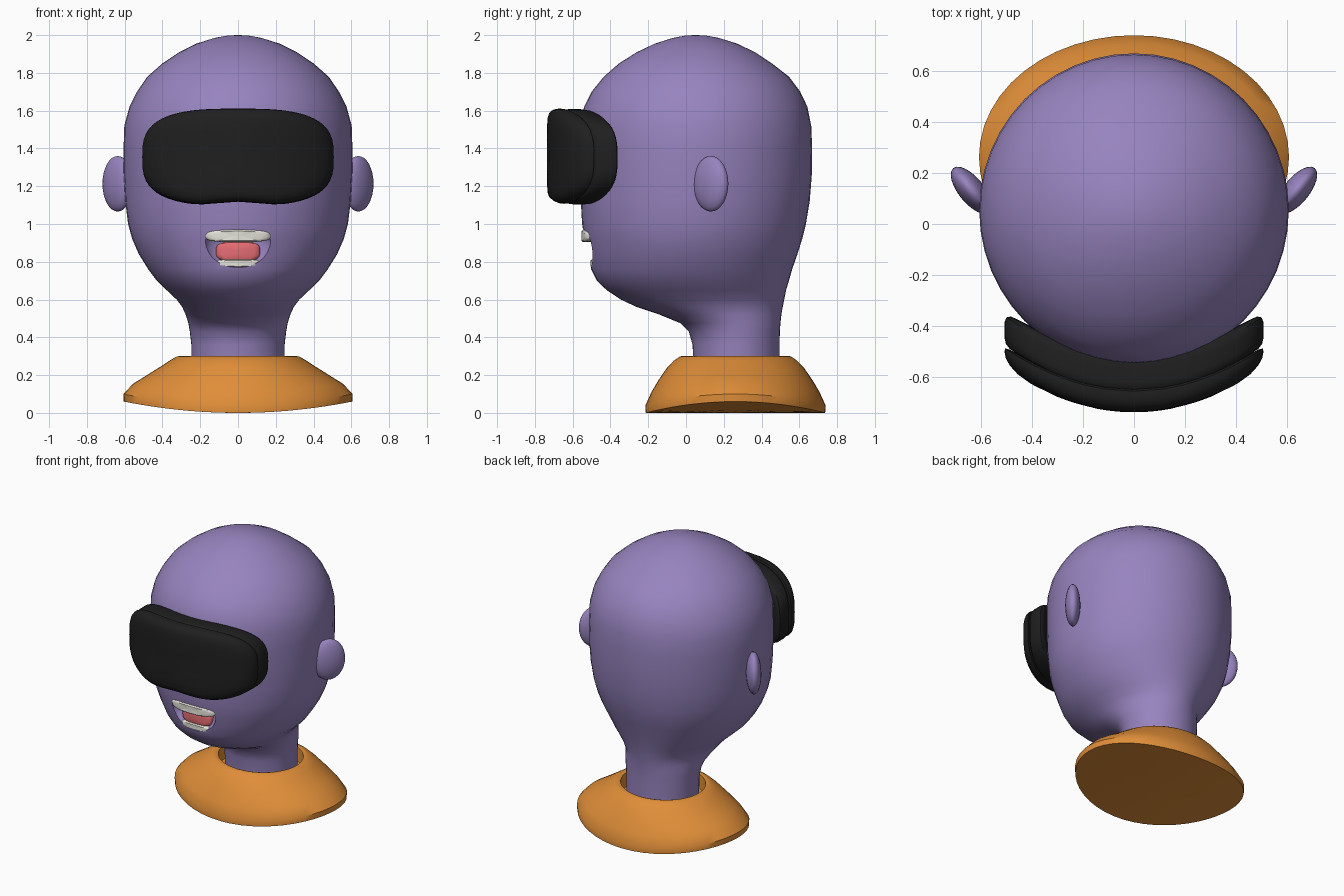
import bpy, bmesh, math
from mathutils import Matrix

if "Cube" in bpy.data.objects:
    bpy.data.objects.remove(bpy.data.objects["Cube"])


def material(name, color):
    m = bpy.data.materials.new(name)
    m.diffuse_color = (*color, 1)
    m.use_nodes = True
    m.node_tree.nodes["Principled BSDF"].inputs["Base Color"].default_value = m.diffuse_color
    return m


PURPLE = material("purple skin", (0.31, 0.23, 0.52))
ORANGE = material("orange cloth", (0.74, 0.27, 0.04))
BLACK = material("black plastic", (0.014, 0.014, 0.014))
WHITE = material("white teeth", (0.78, 0.77, 0.70))
PINK = material("pink tongue", (0.82, 0.16, 0.18))


def finish(name, bm, mat, angle=40):
    bmesh.ops.recalc_face_normals(bm, faces=bm.faces)
    me = bpy.data.meshes.new(name)
    bm.to_mesh(me)
    bm.free()
    ob = bpy.data.objects.new(name, me)
    bpy.context.collection.objects.link(ob)
    me.materials.append(mat)
    smooth(ob, angle)
    return ob


def smooth(ob, angle):
    bpy.ops.object.select_all(action='DESELECT')
    ob.select_set(True)
    bpy.context.view_layer.objects.active = ob
    bpy.ops.object.shade_smooth_by_angle(angle=math.radians(angle))


def loft(name, rings, mat, angle=40):
    """Skin a list of equal-length closed rings and cap both ends."""
    bm = bmesh.new()
    vs = [[bm.verts.new(p) for p in r] for r in rings]
    n = len(vs[0])
    for a, b in zip(vs, vs[1:]):
        for i in range(n):
            j = (i + 1) % n
            bm.faces.new((a[i], a[j], b[j], b[i]))
    bm.faces.new(vs[0])
    bm.faces.new(vs[-1])
    return finish(name, bm, mat, angle)


def angles(n):
    return [2 * math.pi * i / n for i in range(n)]


def spow(v, e):
    return math.copysign(abs(v) ** e, v)


def bent_pad(name, hx, hz, cz, layers, bend, mat, n=3.0, notch=0.0, count=56):
    """Rounded pad in the XZ plane, bent back along x; layers are (scale, y)."""
    rings = []
    for s, y in layers:
        ring = []
        for t in angles(count):
            x = s * hx * spow(math.cos(t), 2 / n)
            z = s * hz * spow(math.sin(t), 2 / n)
            if z < 0 and abs(x) < hx * 0.5:
                z += s * notch * math.cos(math.pi * x / hx) ** 2
            ring.append((x, y + bend * x * x, cz + z))
        rings.append(ring)
    return loft(name, rings, mat)


# Head and neck: rows of (z, half width, front y, back y)
HEAD = [
    (0.22, 0.245, 0.04, 0.495), (0.36, 0.247, 0.035, 0.495),
    (0.43, 0.255, 0.015, 0.497), (0.475, 0.263, -0.03, 0.5),
    (0.52, 0.277, -0.14, 0.505), (0.56, 0.295, -0.26, 0.512),
    (0.60, 0.325, -0.345, 0.52), (0.65, 0.378, -0.42, 0.53),
    (0.70, 0.43, -0.472, 0.545), (0.76, 0.475, -0.502, 0.562),
    (0.84, 0.525, -0.518, 0.59), (0.92, 0.56, -0.537, 0.615),
    (1.00, 0.582, -0.55, 0.635), (1.12, 0.597, -0.557, 0.655),
    (1.26, 0.605, -0.56, 0.666), (1.40, 0.606, -0.56, 0.668),
    (1.52, 0.602, -0.557, 0.663), (1.62, 0.575, -0.54, 0.643),
    (1.70, 0.535, -0.50, 0.605), (1.78, 0.48, -0.435, 0.545),
    (1.85, 0.40, -0.355, 0.455), (1.91, 0.31, -0.26, 0.365),
    (1.955, 0.22, -0.165, 0.27), (1.985, 0.125, -0.07, 0.175),
    (1.997, 0.06, -0.005, 0.11), (2.0, 0.01, 0.04, 0.06),
]
head = loft("head", [
    [(w * math.cos(t), (f + b) / 2 + (b - f) / 2 * math.sin(t), z) for t in angles(48)]
    for z, w, f, b in HEAD], PURPLE)

# Mouth cavity, carved with a rounded cutter that is deeper below than above
bm = bmesh.new()
bmesh.ops.create_uvsphere(bm, u_segments=32, v_segments=20, radius=1)
for v in bm.verts:
    x, y, z = v.co
    v.co = (0.178 * spow(x, 0.9), -0.53 + 0.11 * y, 0.905 + z * (0.066 if z > 0 else 0.14))
cutter = finish("mouth_cutter", bm, PURPLE)
cutter.hide_render = True
mod = head.modifiers.new("mouth", 'BOOLEAN')
mod.operation = 'DIFFERENCE'
mod.solver = 'EXACT'
mod.object = cutter
bpy.context.view_layer.objects.active = head
bpy.ops.object.modifier_apply(modifier=mod.name)
bpy.data.objects.remove(cutter)
smooth(head, 40)

# Teeth and tongue
TOOTH = [(0.05, 0.0), (0.75, 0.0), (0.93, 0.005), (1.0, 0.015), (1.0, 0.05), (0.05, 0.05)]
for name, hx, hz, cz, y, mat in (
        ("upper_teeth", 0.172, 0.033, 0.937, -0.553, WHITE),
        ("lower_teeth", 0.122, 0.021, 0.792, -0.505, WHITE),
        ("tongue", 0.117, 0.052, 0.855, -0.495, PINK)):
    bent_pad(name, hx, hz, cz, [(s, y + d) for s, d in TOOTH], 0.9, mat, n=3.2, count=40)

# Ears: flattened ellipsoids angled backwards
for side, name in ((1, "right_ear"), (-1, "left_ear")):
    bm = bmesh.new()
    bmesh.ops.create_uvsphere(bm, u_segments=24, v_segments=16, radius=1)
    bm.transform(Matrix.Translation((side * 0.637, 0.132, 1.213))
                 @ Matrix.Rotation(side * math.radians(51), 4, 'Z')
                 @ Matrix.Diagonal((0.112, 0.05, 0.147, 1)))
    finish(name, bm, PURPLE, 60)

# Visor: front shell and face cushion behind it
bent_pad("visor_shell", 0.507, 0.256, 1.355, [
    (0.03, -0.737), (0.3, -0.737), (0.6, -0.736), (0.8, -0.733), (0.9, -0.725),
    (0.96, -0.71), (0.99, -0.692), (1.0, -0.67), (0.995, -0.655), (0.96, -0.648),
    (0.5, -0.645)], 0.66, BLACK, notch=0.022)
bent_pad("visor_cushion", 0.507, 0.256, 1.352, [
    (0.5, -0.655), (0.96, -0.65), (0.99, -0.64), (1.0, -0.62), (1.0, -0.56),
    (0.985, -0.535), (0.95, -0.52), (0.9, -0.515), (0.6, -0.515), (0.3, -0.515),
    (0.03, -0.515)], 0.68, BLACK, notch=0.022)

# Collar: saddle-shaped underside, sloping outside, rim and inner wall
# rows of (x radius, y radius, z, lift at the sides)
COLLAR = [(0.605 * s, 0.475 * s, 0.0, 0.06 * s * s) for s in (0.03, 0.25, 0.5, 0.75, 1)]
COLLAR += [
    (0.607, 0.477, 0.04, 0.06), (0.555, 0.445, 0.11, 0.045), (0.49, 0.41, 0.17, 0.025),
    (0.41, 0.362, 0.24, 0.005), (0.36, 0.325, 0.278, 0), (0.325, 0.295, 0.298, 0),
    (0.305, 0.28, 0.302, 0), (0.287, 0.266, 0.298, 0), (0.282, 0.262, 0.2, 0)]
loft("collar", [
    [(rx * math.cos(t), 0.262 + ry * math.sin(t), z + lift * math.cos(t) ** 2)
     for t in angles(48)] for rx, ry, z, lift in COLLAR], ORANGE)
